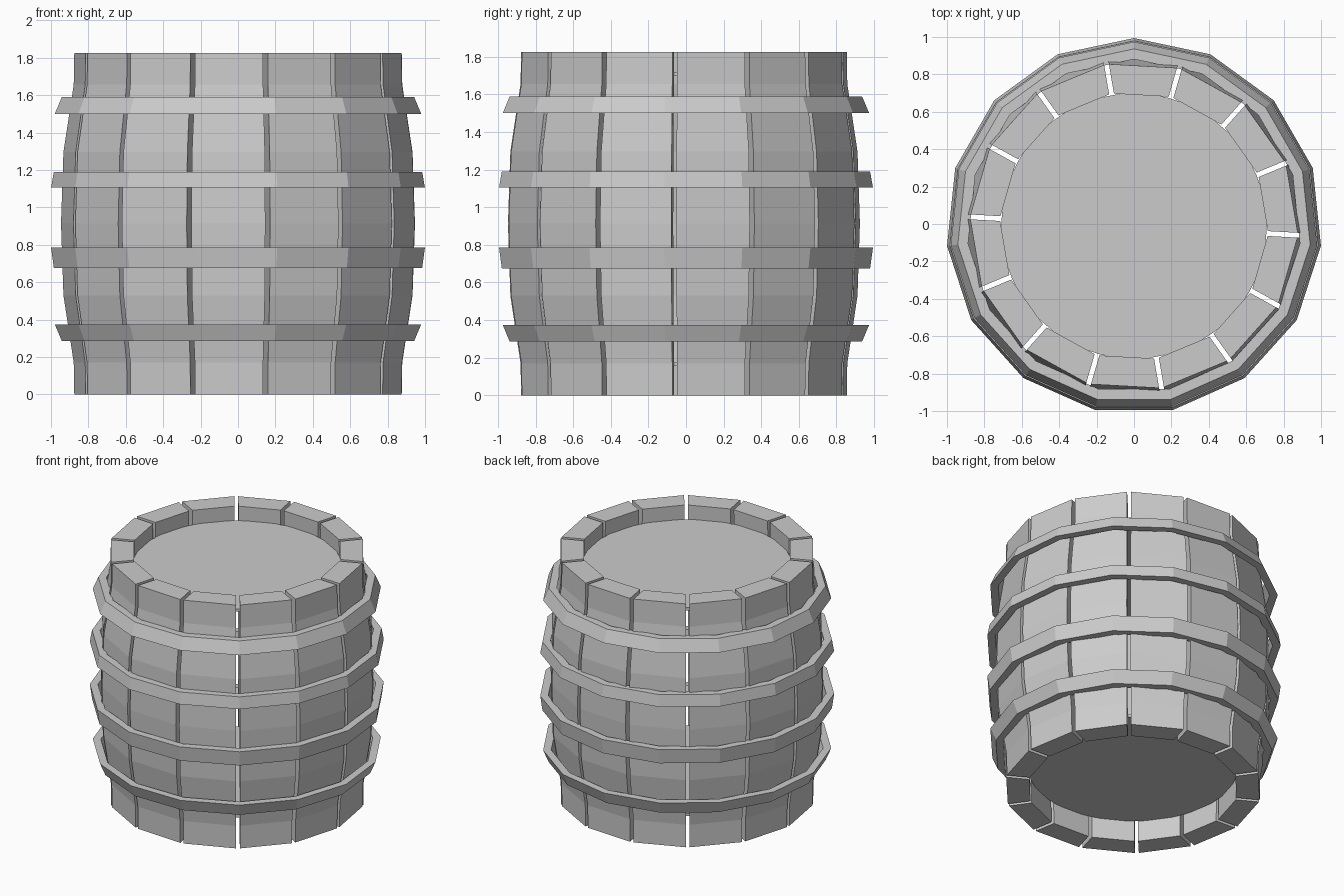
import bpy, bmesh
from math import sin, cos, radians, pi

if "Cube" in bpy.data.objects:
    bpy.data.objects.remove(bpy.data.objects["Cube"])

CY = -0.011      # shared axis offset in y
STAVES = 14
HOOP_SIDES = 15


def finish(name, bm):
    bmesh.ops.recalc_face_normals(bm, faces=bm.faces)
    me = bpy.data.meshes.new(name)
    bm.to_mesh(me)
    bm.free()
    ob = bpy.data.objects.new(name, me)
    ob.location.y = CY
    bpy.context.collection.objects.link(ob)
    return ob


# bulging staves: (height, outer corner radius)
profile = [(0, .876), (.17, .879), (.53, .934), (.913, .947),
           (1.296, .934), (1.656, .879), (1.826, .876)]
THICK, GAP = .16, .013
step = 2 * pi / STAVES


def corner(r, a, g, z):
    return (r * cos(a) - g * sin(a), r * sin(a) + g * cos(a), z)


for i in range(STAVES):
    a0 = radians(-3.2) + i * step
    a1 = a0 + step
    bm = bmesh.new()
    rows = []
    for z, r in profile:
        rows.append([bm.verts.new(c) for c in (
            corner(r, a0, GAP, z), corner(r, a1, -GAP, z),
            corner(r - THICK, a1, -GAP, z), corner(r - THICK, a0, GAP, z))])
    for lo, hi in zip(rows, rows[1:]):
        for k in range(4):
            n = (k + 1) % 4
            bm.faces.new((lo[k], lo[n], hi[n], hi[k]))
    bm.faces.new(rows[0])
    bm.faces.new(rows[-1])
    finish(f"stave_{i + 1}", bm)


# conical hoops with a vertex at the back
def hoop(name, z0, r0, z1, r1, t=.055):
    bm = bmesh.new()
    rings = []
    for i in range(HOOP_SIDES):
        a = pi / 2 + 2 * pi * i / HOOP_SIDES
        rings.append([bm.verts.new((r * cos(a), r * sin(a), z)) for r, z in
                      ((r0, z0), (r1, z1), (r1 - t, z1), (r0 - t, z0))])
    for i in range(HOOP_SIDES):
        p, q = rings[i], rings[(i + 1) % HOOP_SIDES]
        for k in range(4):
            n = (k + 1) % 4
            bm.faces.new((p[k], q[k], q[n], p[n]))
    finish(name, bm)


hoop("hoop_bottom", .285, .947, .375, .985)
hoop("hoop_lower", .675, .99, .785, 1.005)
hoop("hoop_upper", 1.105, 1.005, 1.19, .99)
hoop("hoop_top", 1.50, .985, 1.59, .947)


# thin round heads closing both ends
def head(name, z):
    bm = bmesh.new()
    bmesh.ops.create_cone(bm, cap_ends=True, segments=48, radius1=.71,
                          radius2=.71, depth=.02)
    finish(name, bm).location.z = z


head("lid", 1.71)
head("base", .165)
